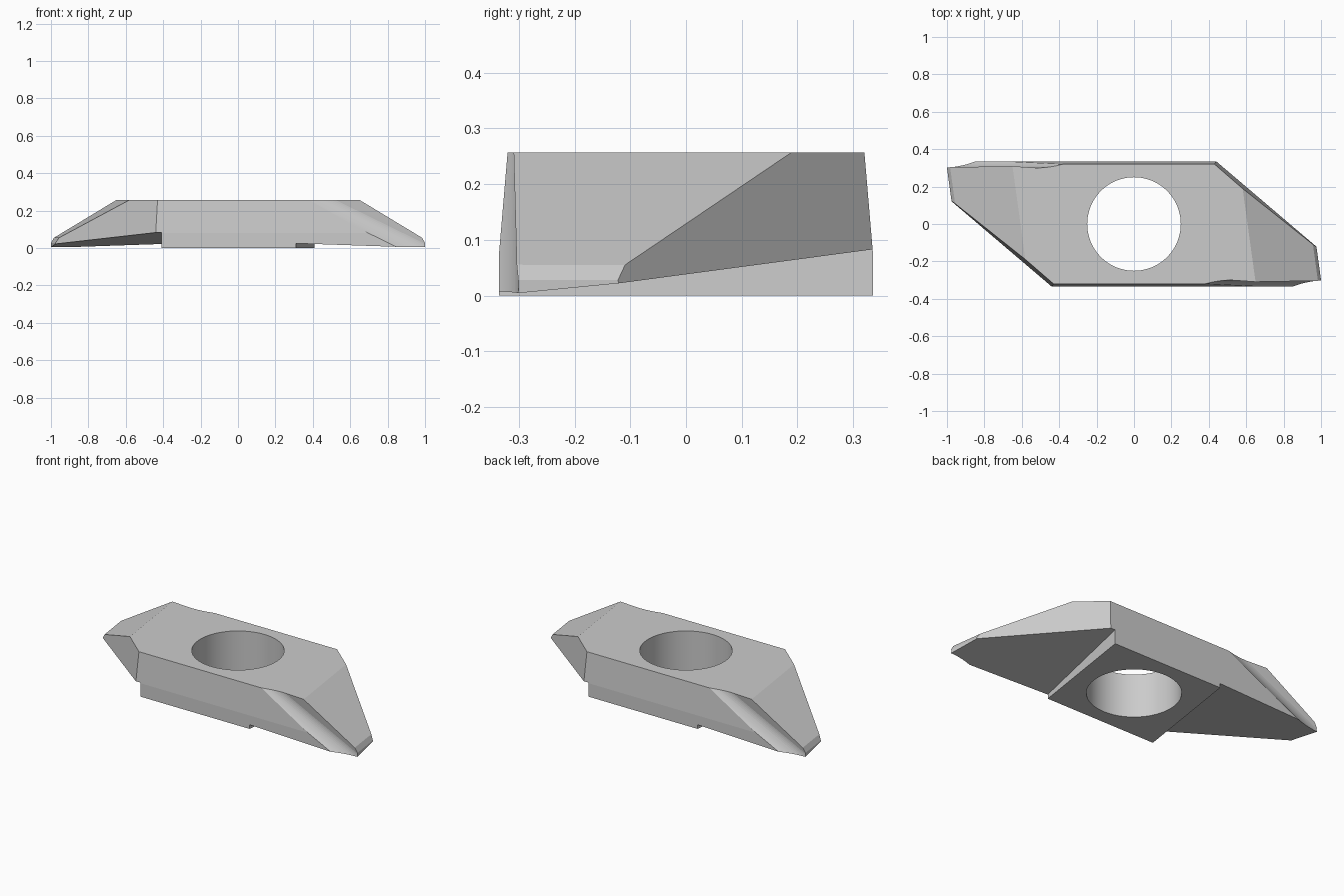
import bpy, bmesh, math
from mathutils import Vector, Matrix

if "Cube" in bpy.data.objects:
    bpy.data.objects.remove(bpy.data.objects["Cube"])

H = 0.257
HALF_TURN = Matrix.Rotation(math.pi, 4, 'Z')


def make_object(name, bm):
    bmesh.ops.recalc_face_normals(bm, faces=bm.faces)
    mesh = bpy.data.meshes.new(name)
    bm.to_mesh(mesh)
    bm.free()
    obj = bpy.data.objects.new(name, mesh)
    bpy.context.collection.objects.link(obj)
    return obj


def prism(name, ring, shift_a, shift_b, turn):
    """Solid swept between two shifted copies of a ring."""
    bm = bmesh.new()
    a = [bm.verts.new(Vector(p) + Vector(shift_a)) for p in ring]
    b = [bm.verts.new(Vector(p) + Vector(shift_b)) for p in ring]
    n = len(ring)
    bm.faces.new(a)
    bm.faces.new(b)
    for i in range(n):
        bm.faces.new((a[i], a[(i + 1) % n], b[(i + 1) % n], b[i]))
    if turn:
        bm.transform(HALF_TURN)
    return make_object(name, bm)


def slice_off(bm, pts):
    """Plane cut through three points, keeping the centre; repeated half a turn round."""
    centre = Vector((0, 0, 0.13))
    for turn in (False, True):
        p, q, r = [HALF_TURN @ Vector(v) if turn else Vector(v) for v in pts]
        no = (q - p).cross(r - p).normalized()
        if no.dot(p - centre) < 0:
            no = -no
        bmesh.ops.bisect_plane(bm, geom=bm.verts[:] + bm.edges[:] + bm.faces[:], dist=1e-6,
                               plane_co=p, plane_no=no, clear_outer=True)
        rim = [e for e in bm.edges if e.is_boundary]
        if rim:
            bmesh.ops.contextual_create(bm, geom=rim)


# insert body: block trimmed by planes
bm = bmesh.new()
bmesh.ops.create_cube(bm, size=1, matrix=Matrix.Translation((0, 0, H / 2)) @ Matrix.Diagonal((2.4, 0.67, H, 1)))
slice_off(bm, [(0, -0.335, 0.08), (1, -0.335, 0.08), (0, -0.32, H)])              # side draft
slice_off(bm, [(0.58, 0.195, H), (0.65, -0.31, H), (1, -0.3, 0.045)])             # sloped end
slice_off(bm, [(0.44, 0.335, 0.08), (0.98, -0.125, 0.022), (0.43, 0.32, H)])      # diagonal relief
slice_off(bm, [(1, -0.3, 0), (0.976, -0.125, 0), (1, -0.3, 0.1)])                 # cutting end
slice_off(bm, [(1, -0.3, 0.028), (0.976, -0.125, 0.028), (0.983, -0.3, 0.055)])   # eased end edge
body = make_object("cutting_insert", bm)

cutters = []


def ramp_z(x, y):
    return 0.067 - 0.0345 * x + 0.093 * y


for turn in (False, True):
    # underside relief ramp beside the base pad
    corners = []
    for x, y in ((0.285, -0.5), (0.435, 0.5), (1.4, 0.5), (1.4, -0.5)):
        corners.append((x, y, ramp_z(x, y)))
    bm = bmesh.new()
    top = [bm.verts.new(c) for c in corners]
    low = [bm.verts.new((c[0], c[1], -0.2)) for c in corners]
    bm.faces.new(top)
    bm.faces.new(low)
    for i in range(4):
        j = (i + 1) % 4
        bm.faces.new((top[i], top[j], low[j], low[i]))
    if turn:
        bm.transform(HALF_TURN)
    cutters.append(make_object("ramp_cutter", bm))

    # slanted chip groove on the side
    ring = [(0.24, -0.6, H)]
    for i in range(15):
        x = 0.24 + 0.02 * i
        ring.append((x, -0.3 - 0.02 * ((0.52 - x) / 0.14) ** 2, H))
    ring += [(1.0, -0.3336, H), (1.0, -0.6, H)]
    step = Vector((0.525, 0, -H))
    cutters.append(prism("groove_cutter", ring, step * -0.3, step * 1.3, turn))

# screw hole
bm = bmesh.new()
bmesh.ops.create_cone(bm, cap_ends=True, segments=96, radius1=0.25, radius2=0.25, depth=1)
cutters.append(make_object("hole_cutter", bm))

for c in cutters:
    c.hide_render = True
    mod = body.modifiers.new(c.name, 'BOOLEAN')
    mod.operation = 'DIFFERENCE'
    mod.solver = 'EXACT'
    mod.object = c

# bake the cuts and drop the helpers
bpy.context.view_layer.update()
baked = bpy.data.meshes.new_from_object(body.evaluated_get(bpy.context.evaluated_depsgraph_get()))
body.modifiers.clear()
body.data = baked
for c in cutters:
    bpy.data.objects.remove(c)

bpy.context.view_layer.objects.active = body
body.select_set(True)
bpy.ops.object.shade_smooth_by_angle(angle=math.radians(4.5))
